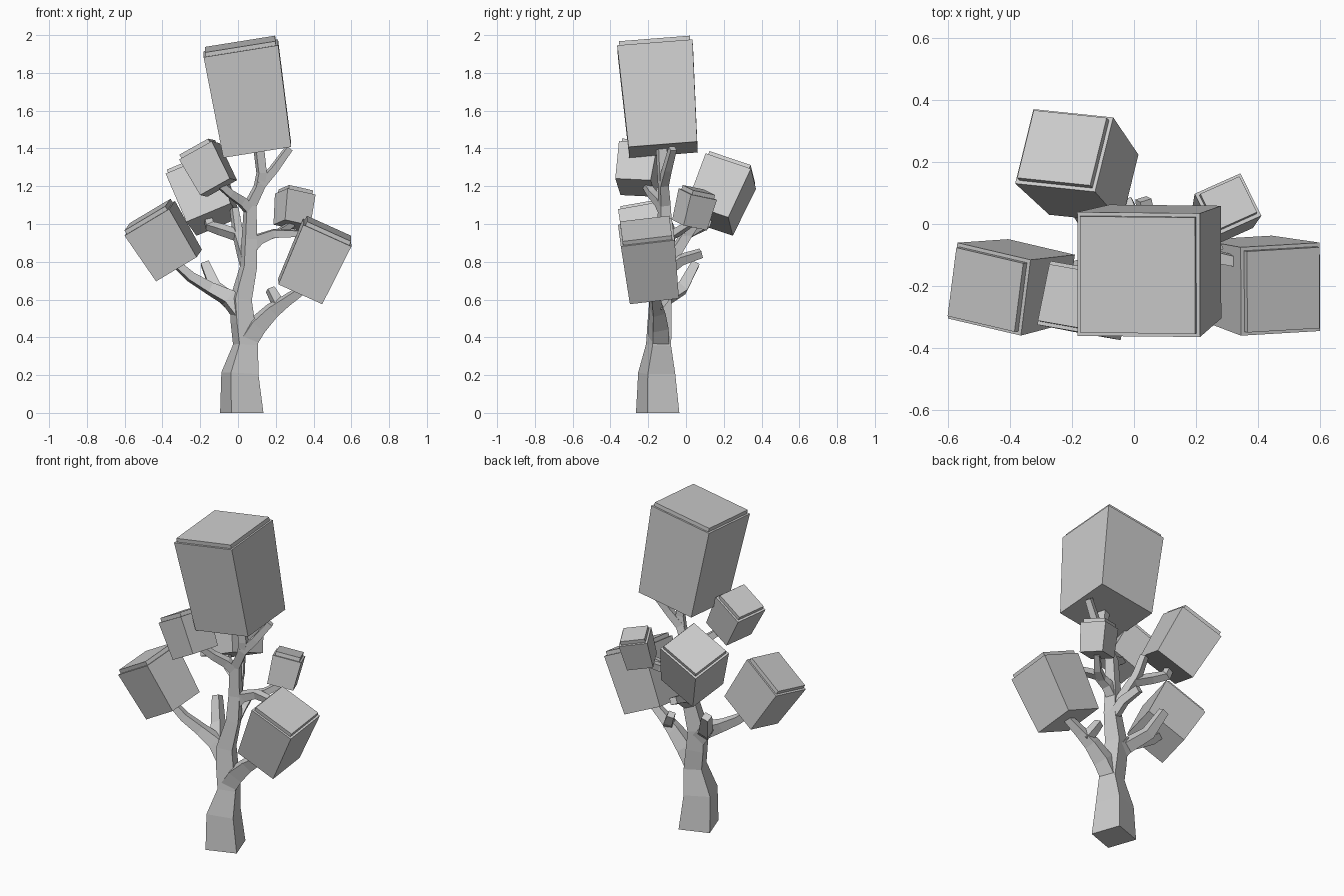
import bpy, bmesh
from mathutils import Vector


def loft(name, rings):
    """Skin a list of four-cornered rings and close both ends."""
    bm = bmesh.new()
    rows = [[bm.verts.new(p) for p in ring] for ring in rings]
    for a, b in zip(rows, rows[1:]):
        for i in range(4):
            j = (i + 1) % 4
            bm.faces.new((a[i], a[j], b[j], b[i]))
    bm.faces.new(rows[0][::-1])
    bm.faces.new(rows[-1])
    bmesh.ops.recalc_face_normals(bm, faces=bm.faces)
    mesh = bpy.data.meshes.new(name)
    bm.to_mesh(mesh)
    bm.free()
    ob = bpy.data.objects.new(name, mesh)
    bpy.context.collection.objects.link(ob)
    return ob


def square(c, u, v, a, b):
    return [c + u * (a * s) + v * (b * t) for s, t in ((-1, -1), (1, -1), (1, 1), (-1, 1))]


def limb(name, *pts):
    """Square-section limb through (x, y, z, half width) points."""
    pos = [Vector(p[:3]) for p in pts]
    u = Vector((0.33, -0.94, 0))
    rings = []
    for i, p in enumerate(pos):
        t = (pos[min(i + 1, len(pos) - 1)] - pos[max(i - 1, 0)]).normalized()
        if i == 0 and p.z == 0:
            t = Vector((0, 0, 1))
        u = (u - t * u.dot(t)).normalized()
        rings.append(square(p, u, t.cross(u), pts[i][3], pts[i][3]))
    return loft(name, rings)


def foliage(name, top, xdir, ydir, w, d, h, taper=0.91, cap=0.023, lip=0.012):
    """Tilted block widening upward, with a slightly inset cap slab."""
    c = Vector(top)
    x = Vector(xdir).normalized()
    y = Vector(ydir)
    y = (y - x * y.dot(x)).normalized()
    z = x.cross(y)
    w, d = w / 2, d / 2
    return loft(name, [
        square(c - z * h, x, y, w * taper, d * taper),
        square(c, x, y, w, d),
        square(c, x, y, w - lip, d - lip),
        square(c + z * cap, x, y, w - lip, d - lip)])


# Trunk
limb("trunk", (.02, -.15, 0, .09), (.01, -.155, .21, .077), (.04, -.145, .36, .052),
     (.025, -.14, .48, .05), (.015, -.135, .6, .046), (.055, -.12, .77, .036),
     (.06, -.11, .92, .032), (.065, -.115, 1.1, .027), (.12, -.12, 1.21, .023),
     (.19, -.1, 1.29, .02), (.27, -.07, 1.4, .017))
# Upper branches
limb("top_twig", (.11, -.12, 1.19, .022), (.125, -.125, 1.27, .022), (.11, -.13, 1.4, .023))
limb("upper_left_branch", (.065, -.115, 1.07, .025), (.02, -.14, 1.12, .024),
     (-.04, -.18, 1.16, .02), (-.11, -.22, 1.22, .017))
# Lower right branch with stub
limb("lower_right_branch", (.035, -.145, .36, .045), (.1, -.145, .46, .043),
     (.18, -.15, .54, .034), (.25, -.16, .59, .026), (.35, -.17, .66, .02))
limb("lower_right_stub", (.22, -.155, .56, .026), (.2, -.12, .6, .024), (.17, -.1, .655, .02))
# Lower left branch with stub
limb("lower_left_branch", (.025, -.14, .52, .044), (-.05, -.135, .61, .038),
     (-.15, -.14, .66, .028), (-.25, -.16, .72, .023), (-.34, -.175, .8, .018))
limb("lower_left_stub", (-.05, -.12, .6, .034), (-.12, -.02, .66, .03), (-.175, .05, .79, .022))
# Rear branches
limb("rear_branch", (.055, -.12, .76, .03), (.025, -.05, .86, .027), (0, 0, .94, .025),
     (-.09, .05, .97, .023), (-.15, .1, .99, .022), (-.165, .13, 1.06, .02))
limb("rear_branch_stub", (.005, -.01, .92, .022), (-.005, .03, .98, .021), (-.02, .065, 1.08, .018))
limb("rear_stub", (.055, -.12, .74, .026), (.05, -.03, .81, .024), (.03, .08, .845, .02))
# Middle right branch with fork
limb("middle_right_branch", (.055, -.11, .86, .028), (.11, -.1, .92, .026),
     (.19, -.09, .95, .021), (.33, -.12, .95, .016))
limb("middle_right_fork", (.15, -.095, .935, .021), (.22, -.05, .955, .019), (.285, .02, 1.0, .015))

# Foliage blocks
foliage("crown_foliage", (.015, -.163, 1.93), (1, -.01, .16), (.01, 1, .08), .4, .4, .545)
foliage("lower_left_foliage", (-.467, -.21, 1.03), (.235, -.055, .14), (.03, .235, .042), .28, .25, .295)
foliage("lower_right_foliage", (.472, -.21, .955), (.255, .015, -.115), (.005, .28, .03), .28, .287, .345)
foliage("rear_foliage", (-.225, .237, 1.28), (.24, -.025, .1), (.045, .225, -.08), .28, .26, .295)
foliage("upper_left_foliage", (-.205, -.237, 1.385), (.17, -.03, .095), (.04, .2, -.01), .2, .21, .22)
foliage("rear_right_foliage", (.303, .062, 1.158), (.134, .06, -.03), (-.06, .12, -.025), .165, .155, .17)
